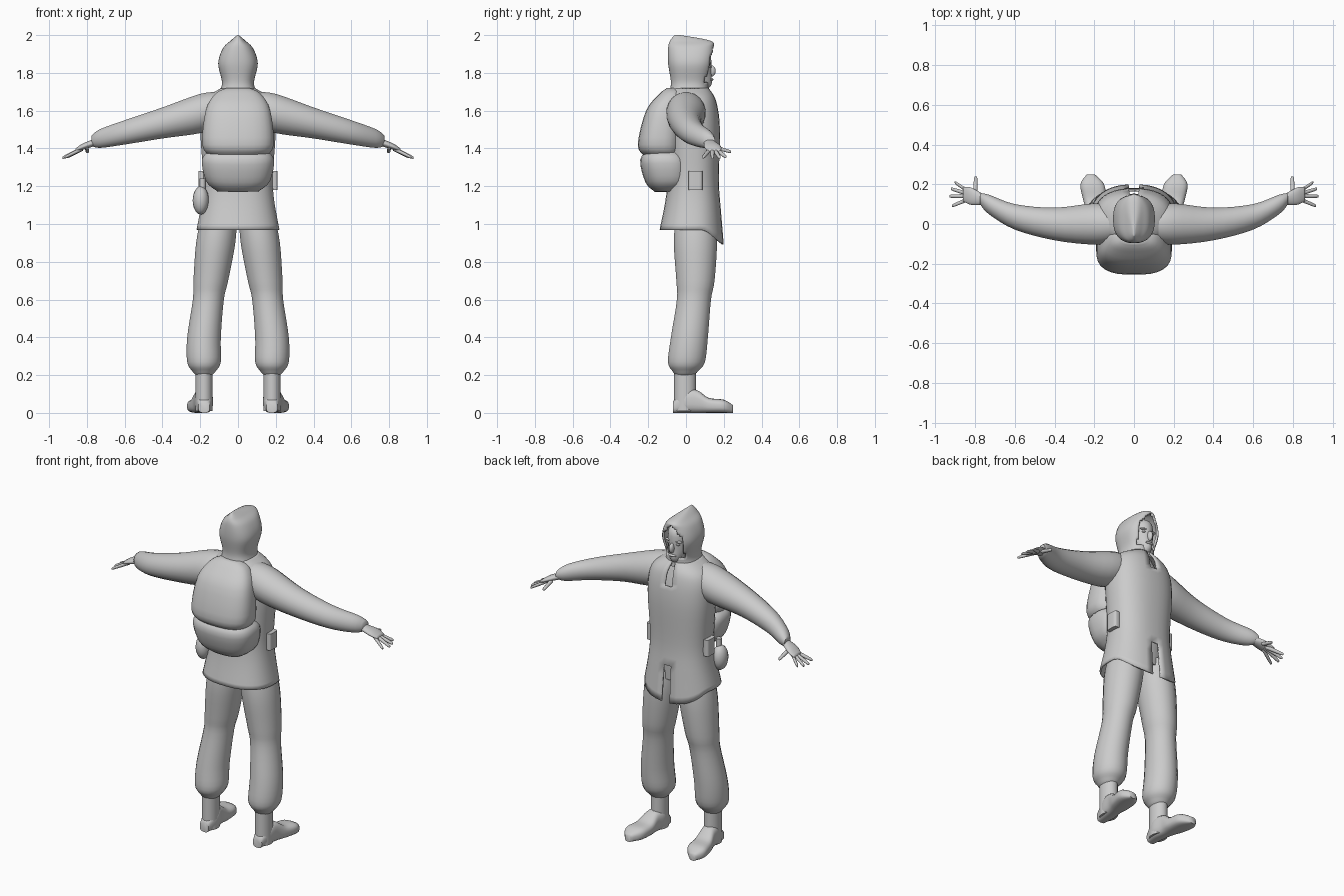
import bpy, bmesh, math
from mathutils import Vector, Matrix

if "Cube" in bpy.data.objects:
    bpy.data.objects.remove(bpy.data.objects["Cube"], do_unlink=True)

grey = bpy.data.materials.new("plain_grey")
grey.use_nodes = True
grey.diffuse_color = (0.6, 0.6, 0.6, 1)
shader = grey.node_tree.nodes["Principled BSDF"]
shader.inputs["Base Color"].default_value = grey.diffuse_color


def finish(bm, name, mirror=False, wall=0):
    """Turn the bmesh into a smooth grey object, optionally walled and mirrored."""
    bmesh.ops.recalc_face_normals(bm, faces=bm.faces[:])
    mesh = bpy.data.meshes.new(name)
    bm.to_mesh(mesh)
    bm.free()
    mesh.materials.append(grey)
    obj = bpy.data.objects.new(name, mesh)
    bpy.context.collection.objects.link(obj)
    if wall:
        thickness = obj.modifiers.new("Thickness", 'SOLIDIFY')
        thickness.thickness = wall
        thickness.offset = -1
    if mirror:
        obj.modifiers.new("Mirror", 'MIRROR')
    bpy.ops.object.select_all(action='DESELECT')
    obj.select_set(True)
    bpy.context.view_layer.objects.active = obj
    bpy.ops.object.shade_smooth_by_angle(angle=math.radians(60))


def smooth_rows(rows, steps):
    """Fill in rows between the given ones along a smooth curve."""
    rows = [Vector(row) for row in rows]
    padded = rows[:1] + rows + rows[-1:]
    filled = []
    for before, start, end, after in zip(padded, rows, rows[1:], padded[3:] + rows[-1:]):
        for step in range(steps):
            t = step / steps
            ease = t * t * (3 - 2 * t)
            leaving = (end - before) / 2 * t * (1 - t) ** 2
            arriving = (after - start) / 2 * t * t * (1 - t)
            filled.append(start.lerp(end, ease) + leaving - arriving)
    return filled + rows[-1:]


def loft(name, rows, axis=2, sides=20, steps=4, square=1.0, caps=True,
         shape=None, cut=None, mirror=False, wall=0):
    """Skin rings across an axis; rows hold centre x, y, z and two radii."""
    across = [k for k in range(3) if k != axis]
    bm = bmesh.new()
    rings = []
    for row in smooth_rows(rows, steps):
        ring = []
        for side in range(sides):
            turn = math.tau * (side + 0.5) / sides
            point = Vector(row[:3])
            for k, wave, radius in zip(across, (math.cos(turn), math.sin(turn)), row[3:]):
                point[k] += radius * math.copysign(abs(wave) ** square, wave)
            if shape:
                shape(point)
            ring.append(bm.verts.new(point))
        rings.append(ring)
    for low, high in zip(rings, rings[1:]):
        for side in range(sides):
            bm.faces.new((low[side - 1], low[side], high[side], high[side - 1]))
    if caps:
        bm.faces.new(rings[0])
        bm.faces.new(rings[-1])
    if cut:
        holes = [face for face in bm.faces if cut(face.calc_center_median())]
        bmesh.ops.delete(bm, geom=holes, context='FACES')
    finish(bm, name, mirror, wall)


def ball(name, centre, radii, mirror=False):
    bm = bmesh.new()
    bmesh.ops.create_uvsphere(bm, u_segments=16, v_segments=12, radius=1)
    bm.transform(Matrix.Translation(centre) @ Matrix.Diagonal((*radii, 1)))
    finish(bm, name, mirror)


def upright(rows):
    """Convert height, half width, back and front into loft rows."""
    return [(0, (back + front) / 2, z, width, (front - back) / 2)
            for z, width, back, front in rows]


# Jacket with a dipping front hem, skirt slit and open neck
def dip_hem(point):
    low = max(0, 1.1 - point.z)
    front = min(1, max(0, point.y * 10 - 1))
    point.z -= 0.6 * low * front


def jacket_slits(centre):
    on_seam = abs(centre.x) < 0.005 and centre.y > 0
    return on_seam and not 1.1 < centre.z < 1.6


loft("jacket", upright([
    (0.97, 0.22, -0.14, 0.2), (1.2, 0.185, -0.1, 0.175), (1.5, 0.2, -0.1, 0.18),
    (1.65, 0.18, -0.1, 0.16), (1.72, 0.09, -0.08, 0.12)]),
    sides=36, steps=6, square=0.85, caps=False, shape=dip_hem, cut=jacket_slits, wall=0.01)
loft("undershirt", upright([
    (1, 0.16, -0.08, 0.14), (1.5, 0.17, -0.08, 0.15), (1.7, 0.08, -0.06, 0.1)]))


# Hood with a face opening and a peak at the crown
def face_opening(centre):
    half_width = min(0.066, 1.955 - centre.z)
    return centre.y > 0.04 and centre.z > 1.745 and abs(centre.x) < half_width


loft("hood", upright([
    (1.69, 0.1, -0.09, 0.12), (1.75, 0.085, -0.08, 0.12), (1.85, 0.105, -0.095, 0.145),
    (1.93, 0.08, -0.095, 0.147), (1.97, 0.04, -0.085, 0.13), (2, 0.004, -0.06, -0.03)]),
    sides=44, steps=6, square=0.8, cut=face_opening, wall=0.012)

# Head and face
loft("head", upright([
    (1.69, 0.05, -0.05, 0.08), (1.735, 0.045, -0.05, 0.135), (1.8, 0.066, -0.07, 0.135),
    (1.9, 0.068, -0.07, 0.13), (1.94, 0.03, -0.04, 0.08)]))
ball("nose", (0, 0.135, 1.81), (0.014, 0.022, 0.03))
ball("lips", (0, 0.133, 1.765), (0.026, 0.012, 0.008))
ball("brows", (0.03, 0.12, 1.85), (0.025, 0.012, 0.006), mirror=True)
ball("eyes", (0.03, 0.12, 1.833), (0.012, 0.01, 0.006), mirror=True)

# Sleeves sweeping forward and down to gathered cuffs
sleeve = [(0.1, 0.09), (0.2, 0.105), (0.4, 0.083), (0.6, 0.065), (0.73, 0.05), (0.775, 0.028)]
loft("sleeves", [(x, 0.9 * max(0, x - 0.4) ** 2, 1.635 - 0.25 * x, radius, radius)
                 for x, radius in sleeve], axis=0, mirror=True)

# Hands with spread fingers
loft("palms", [(0.75, 0.12, 1.435, 0.025, 0.02), (0.82, 0.14, 1.41, 0.044, 0.017),
               (0.86, 0.15, 1.39, 0.036, 0.01)], axis=0, mirror=True)
spread = {"thumbs": 1.6, "index_fingers": 0.6, "middle_fingers": 0.3,
          "ring_fingers": 0, "little_fingers": -0.4}
for finger, turn in spread.items():
    ahead = math.cos(turn)
    knuckle = Vector((0.8, 0.14, 1.41))
    reach = 0.1 + 0.03 * ahead
    tip = knuckle + Vector((reach * ahead, reach * math.sin(turn), -0.03 - 0.03 * ahead))
    rows = [(*knuckle.lerp(tip, along), radius, radius)
            for along, radius in ((0.2, 0.012), (0.9, 0.009), (1, 0.003))]
    loft(finger, rows, axis=1 if finger == "thumbs" else 0, sides=8, mirror=True)

# Baggy trousers gathered above the boots
trouser = [(1.05, 0.095), (0.9, 0.105), (0.7, 0.093), (0.6, 0.083),
           (0.4, 0.09), (0.27, 0.09), (0.22, 0.062), (0.2, 0.045)]
loft("trousers", [(min(0.18, 0.235 - 0.13 * z), min(0.05, 0.12 * z - 0.03), z,
                   radius, radius * 1.1) for z, radius in trouser], mirror=True)

# Boots: an upright shaft and a foot lying forward, toes turned out
loft("boot_shafts", [(0.18, -0.005, z, 0.046, 0.058) for z in (0.01, 0.1, 0.25)], mirror=True)
foot = [(-0.07, 0.03, 0.06), (0, 0.048, 0.12), (0.06, 0.048, 0.12),
        (0.12, 0.058, 0.08), (0.2, 0.06, 0.07), (0.25, 0.02, 0.04)]
loft("boot_feet", [(0.18 + 0.15 * max(0, y), y, top / 2, width, top / 2)
                   for y, width, top in foot], axis=1, square=0.7, mirror=True)

# Rucksack: tall upper sack over a bulging lower roll
loft("upper_sack", upright([
    (1.36, 0.15, -0.22, -0.03), (1.42, 0.19, -0.256, -0.02), (1.6, 0.172, -0.212, -0.02),
    (1.69, 0.12, -0.14, -0.02), (1.72, 0.06, -0.1, -0.05)]), sides=28, square=0.75)


def lift_sides(point):
    point.z += point.x ** 2 / 4


loft("lower_roll", upright([
    (1.17, 0.11, -0.165, -0.04), (1.22, 0.17, -0.215, 0.02), (1.34, 0.19, -0.243, 0.02),
    (1.4, 0.12, -0.19, -0.05)]), sides=28, square=0.75, shape=lift_sides)

# Belt pouches on both hips and one hanging water bottle with its neck
loft("belt_pouches", [(0.188, 0.05, z, 0.022, 0.037) for z in (1.18, 1.28)],
     sides=16, square=0.45, mirror=True)
ball("water_bottle", (-0.197, -0.05, 1.125), (0.043, 0.05, 0.075))
loft("bottle_neck", [(-0.188, -0.05, z, 0.016, 0.016) for z in (1.18, 1.24)])
